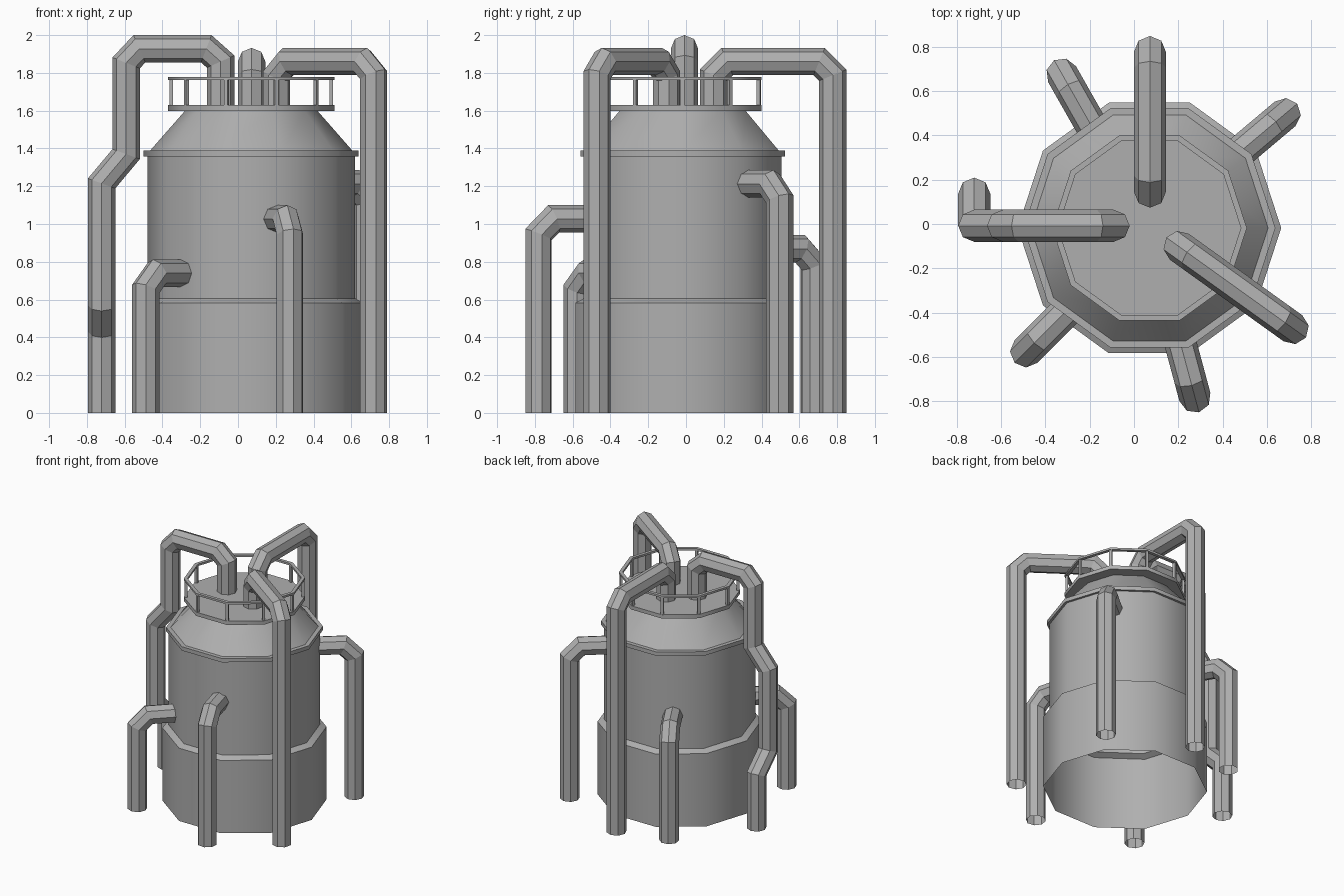
import bpy, bmesh, math
from mathutils import Vector

if "Cube" in bpy.data.objects:
    bpy.data.objects.remove(bpy.data.objects["Cube"])

CX, CY = 0.07, -0.018      # tank axis
SIDES = 10

grey = bpy.data.materials.new("dark_grey")
grey.diffuse_color = (0.43, 0.43, 0.43, 1)
grey.use_nodes = True
grey.node_tree.nodes["Principled BSDF"].inputs["Base Color"].default_value = grey.diffuse_color


def finish(name, bm, smooth_angle=None):
    mesh = bpy.data.meshes.new(name)
    bm.to_mesh(mesh)
    bm.free()
    mesh.materials.append(grey)
    ob = bpy.data.objects.new(name, mesh)
    bpy.context.collection.objects.link(ob)
    if smooth_angle:
        bpy.ops.object.select_all(action='DESELECT')
        ob.select_set(True)
        bpy.context.view_layer.objects.active = ob
        bpy.ops.object.shade_smooth_by_angle(angle=math.radians(smooth_angle))
    return ob


def skin(bm, a, b):
    n = len(a)
    for i in range(n):
        j = (i + 1) % n
        bm.faces.new((a[i], a[j], b[j], b[i]))


def lathe(name, profile, closed=False, cap=False, smooth=40):
    """Ten-sided turned part from (radius, z) points, listed upward on the outside."""
    bm = bmesh.new()
    rings = []
    for r, z in profile:
        rings.append([bm.verts.new((CX + r * math.cos(math.tau * i / SIDES),
                                    CY + r * math.sin(math.tau * i / SIDES), z))
                      for i in range(SIDES)])
    for a, b in zip(rings, rings[1:]):
        skin(bm, a, b)
    if closed:
        skin(bm, rings[-1], rings[0])
    if cap:
        bm.faces.new(rings[-1])
    return finish(name, bm, smooth)


def pipe(name, points, heading, radius=0.0725, sides=8):
    """Open octagonal pipe with mitred bends, starting vertically."""
    pts = [Vector(p) for p in points]
    dirs = [(b - a).normalized() for a, b in zip(pts, pts[1:])]
    bm = bmesh.new()
    ring = []
    for i in range(sides):
        a = heading + math.tau * i / sides
        ring.append(pts[0] + Vector((math.cos(a), math.sin(a), 0)) * radius)
    prev = [bm.verts.new(v) for v in ring]
    for k in range(1, len(pts)):
        d = dirs[k - 1]
        n = d + dirs[k] if k < len(dirs) else d
        ring = [v + d * ((pts[k] - v).dot(n) / d.dot(n)) for v in ring]
        cur = [bm.verts.new(v) for v in ring]
        skin(bm, prev, cur)
        prev = cur
    return finish(name, bm)


# Tank shell
lathe("tank_base", [(0.595, 0), (0.595, 0.583), (0.55, 0.606)])
lathe("tank_body", [(0.55, 0.606), (0.55, 1.36)])
lathe("tank_flange", [(0.53, 1.357), (0.569, 1.357), (0.569, 1.388), (0.53, 1.388)], closed=True)
lathe("tank_shoulder", [(0.536, 1.388), (0.35, 1.6)])
lathe("top_platform", [(0.34, 1.599), (0.44, 1.599), (0.44, 1.629)], cap=True)

# Railing
lathe("guard_rail", [(0.413, 1.763), (0.44, 1.763), (0.44, 1.779), (0.413, 1.779)], closed=True)
bm = bmesh.new()
for i in range(SIDES):
    a = math.tau * i / SIDES
    loops = []
    for z in (1.625, 1.766):
        loops.append([bm.verts.new((CX + 0.424 * math.cos(a) + 0.014 * math.cos(a + q * math.pi / 2 + math.pi / 4),
                                    CY + 0.424 * math.sin(a) + 0.014 * math.sin(a + q * math.pi / 2 + math.pi / 4), z))
                      for q in range(4)])
    skin(bm, *loops)
finish("rail_posts", bm)

# Upper left pipe, with two offsets on its way up
pipe("upper_left_pipe", [
    (-0.722, 0.137, 0), (-0.722, 0.137, 0.43), (-0.722, -0.008, 0.57),
    (-0.722, -0.008, 1.215), (-0.592, -0.008, 1.37), (-0.592, -0.008, 1.853),
    (-0.522, -0.008, 1.9275), (-0.168, -0.008, 1.9275), (-0.092, -0.008, 1.86),
    (-0.092, -0.008, 1.62)], 0)


# Upper pipes that arch from the ground onto the platform
def arch_pipe(name, foot, top, z, c=0.072):
    f, t = Vector((*foot, 0)), Vector((*top, 0))
    d = (t - f).normalized()
    up = Vector((0, 0, 1))
    pipe(name, [f, f + up * (z - c), f + d * c + up * z,
                t - d * c + up * z, t + up * (z - c), t + up * 1.62],
         math.atan2(d.y, d.x))


arch_pipe("upper_back_pipe", (0.072, 0.777), (0.072, 0.146), 1.86)
arch_pipe("upper_right_pipe", (0.718, -0.471), (0.205, -0.103), 1.86)


# Lower pipes that rise and turn into the tank wall
def side_pipe(name, foot, z, c=0.083):
    f = Vector((*foot, 0))
    axis = Vector((CX, CY, 0))
    d = (axis - f).normalized()
    up = Vector((0, 0, 1))
    pipe(name, [f, f + up * (z - c), f + d * c + up * z, axis - d * 0.48 + up * z],
         math.atan2(d.y, d.x))


side_pipe("front_left_pipe", (-0.488, -0.576), 0.74)
side_pipe("front_pipe", (0.275, -0.781), 1.027)
side_pipe("back_right_pipe", (0.682, 0.497), 1.213)
side_pipe("back_left_pipe", (-0.325, 0.677), 0.868)
